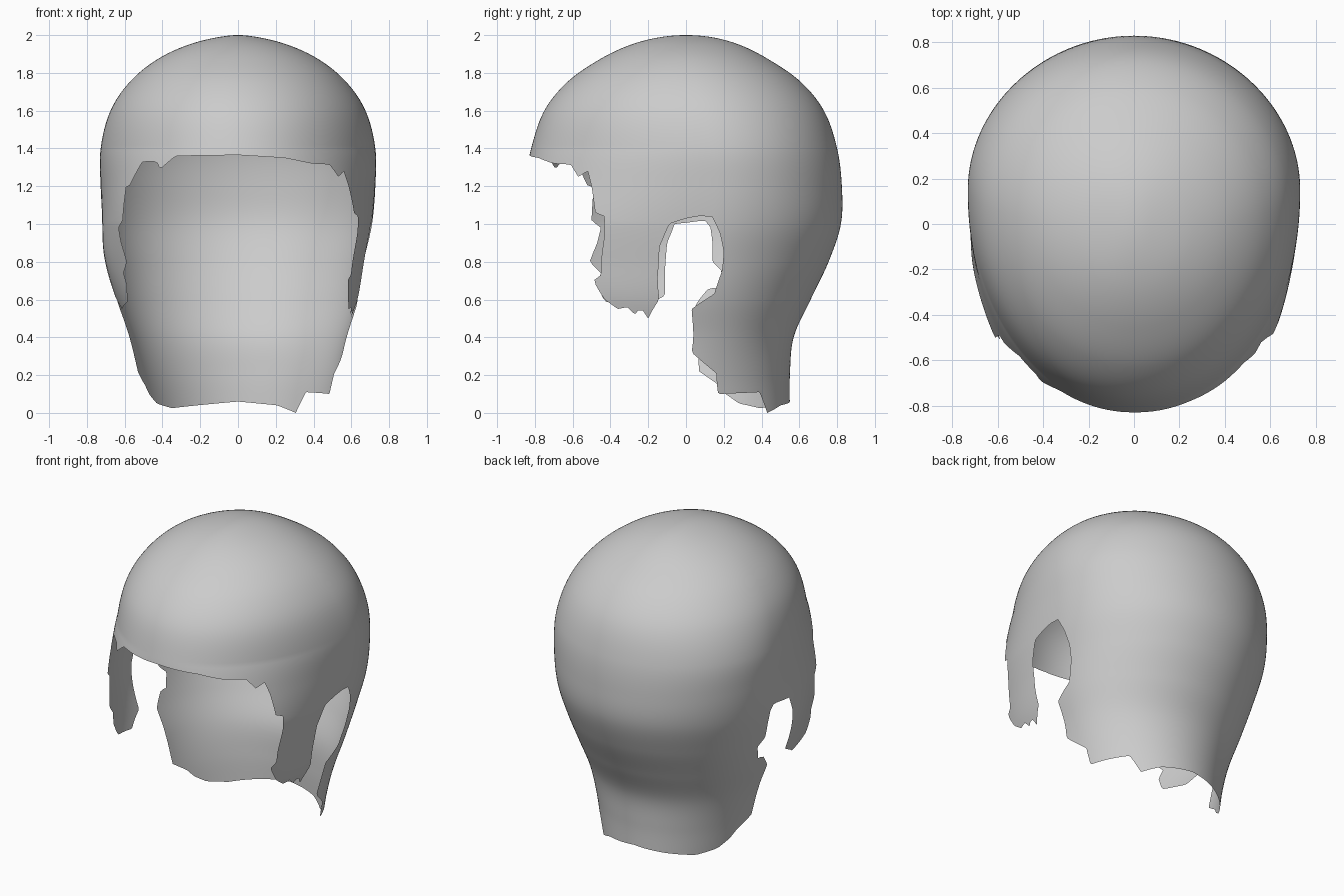
import bpy, bmesh, math
from mathutils import Vector

if "Cube" in bpy.data.objects:
    bpy.data.objects.remove(bpy.data.objects["Cube"])

# Horizontal sections of the shell: z, front y, back y, half width, centre y
SECTIONS = [(2.0, 0, 0, 0, 0), (1.99, -.13, .13, .10, 0), (1.95, -.29, .28, .26, 0),
            (1.87, -.46, .44, .43, .02), (1.75, -.63, .61, .575, .05), (1.6, -.75, .73, .675, .09),
            (1.4, -.82, .80, .727, .14), (1.2, -.86, .825, .727, .15), (1.0, -.90, .82, .71, .13),
            (.8, -.90, .755, .675, .08), (.6, -.88, .66, .637, .03), (.4, -.80, .57, .575, .03),
            (.2, -.75, .55, .53, 0), (0, -.70, .55, .49, 0)]
KEYS = [math.sqrt(2 - s[0]) for s in SECTIONS]

# Ragged lower edge in side view (y, z), from the forehead round the ear to the nape
EDGE_RIGHT = [(-2, 1.365), (-.78, 1.35), (-.70, 1.32), (-.61, 1.315), (-.57, 1.25), (-.52, 1.28), (-.50, 1.2),
              (-.48, 1.06), (-.43, 1.04), (-.43, .95), (-.45, .8), (-.45, .73), (-.49, .7), (-.43, .6),
              (-.36, .55), (-.31, .56), (-.27, .52), (-.24, .56), (-.20, .5), (-.14, .6), (-.15, .72),
              (-.14, .88), (-.09, 1.0), (0, 1.03), (.12, 1.05), (.18, .95), (.20, .85), (.19, .75),
              (.15, .63), (.03, .55), (.03, .32), (.16, .21), (.17, .1), (.39, .11), (.43, 0), (.5, .04), (2, .06)]
EDGE_LEFT = [(-2, 1.365), (-.73, 1.36), (-.69, 1.29), (-.66, 1.33), (-.58, 1.33), (-.52, 1.2), (-.49, 1.2),
             (-.50, 1.02), (-.45, .98), (-.47, .9), (-.51, .8), (-.45, .74), (-.47, .68), (-.43, .59),
             (-.33, .57), (-.24, .55), (-.11, .62), (-.11, .78), (-.10, .9), (-.06, 1.0), (.03, 1.01),
             (.10, 1.02), (.14, .9), (.14, .8), (.19, .75), (.16, .66), (.12, .66), (.05, .57),
             (.06, .4), (.07, .22), (.17, .15), (.21, .1), (.28, .05), (.39, .025), (2, .06)]


def section(z):
    s = math.sqrt(max(0, 2 - z))
    i = max(0, min(len(KEYS) - 2, sum(k <= s for k in KEYS) - 1))

    def slope(j, c):
        a, b = max(0, j - 1), min(len(KEYS) - 1, j + 1)
        return (SECTIONS[b][c] - SECTIONS[a][c]) / (KEYS[b] - KEYS[a])
    h = KEYS[i + 1] - KEYS[i]
    t = (s - KEYS[i]) / h
    return [(2*t**3 - 3*t*t + 1) * SECTIONS[i][c] + (3*t*t - 2*t**3) * SECTIONS[i + 1][c]
            + h * ((t**3 - 2*t*t + t) * slope(i, c) + (t**3 - t*t) * slope(i + 1, c)) for c in (1, 2, 3, 4)]


def fullness(z):
    return 2 + .4 * max(0, min(1, (1.4 - z) / .4))


def surface(th, z, side):
    f, b, w, c = section(z)
    n = fullness(z) if th < math.pi / 2 else 2
    co = math.cos(th)
    y = c + (f - c if co > 0 else b - c) * abs(co) ** (2 / n)
    x = w * max(0, math.sin(th)) ** (2 / n)
    if side < 0 and x > .3:
        x += .035 * math.exp(-((z - .82) / .2) ** 2 - ((y + .15) / .25) ** 2)
    return Vector((side * x, y, z))


def angle(y, z):
    f, b, w, c = section(z)
    if y < c:
        return math.acos(min(1, (y - c) / (f - c)) ** (fullness(z) / 2))
    return math.acos(-min(1, (y - c) / (b - c)))


def inside(p, poly):
    hit = False
    for a, b in zip(poly, poly[1:] + poly[:1]):
        if (a.y > p.y) != (b.y > p.y) and p.x < a.x + (b.x - a.x) * (p.y - a.y) / (b.y - a.y):
            hit = not hit
    return hit


def snap(p, chain):
    best = None
    for a, b in zip(chain, chain[1:]):
        d = b - a
        q = a + d * max(0, min(1, (p - a).dot(d) / max(d.length_squared, 1e-9)))
        if best is None or (q - p).length < (best - p).length:
            best = q
    return best


# Edge curves in (scaled angle, height) space
R = .7
chains = {s: [Vector((R * angle(y, z), z)) for y, z in e] for s, e in ((1, EDGE_RIGHT), (-1, EDGE_LEFT))}
keep = {s: [Vector((-.1, c[0].y))] + c + [Vector((R * math.pi + .1, c[-1].y)),
            Vector((R * math.pi + .1, 3)), Vector((-.1, 3))] for s, c in chains.items()}

# Full shell grid, keeping only faces above the ragged edge
ROWS, COLS = 150, 168
bm = bmesh.new()
pole = bm.verts.new((0, 0, 2))
params, grid = {}, []
for r in range(1, ROWS + 1):
    z = 2 - 2 * (r / ROWS) ** 2
    row = []
    for k in range(COLS):
        th, side = (k, 1) if k <= COLS // 2 else (COLS - k, -1)
        th *= 2 * math.pi / COLS
        v = bm.verts.new(surface(th, z, side))
        params[v] = (Vector((R * th, z)), side)
        row.append(v)
    grid.append(row)
for k in range(COLS):
    j = (k + 1) % COLS
    side = 1 if k < COLS // 2 else -1
    bm.faces.new((pole, grid[0][k], grid[0][j]))
    for up, dn in zip(grid, grid[1:]):
        quad = (up[k], dn[k], dn[j], up[j])
        mid = sum((params[v][0] for v in quad), Vector((0, 0))) / 4
        if inside(mid, keep[side]):
            bm.faces.new(quad)
bmesh.ops.delete(bm, geom=[v for v in bm.verts if not v.link_faces], context='VERTS')

# Pull the rim onto the edge curve
for v in [v for v in bm.verts if v.is_boundary]:
    p, side = params[v]
    q = snap(p, chains[side])
    v.co = surface(q.x / R, q.y, side)
bmesh.ops.recalc_face_normals(bm, faces=bm.faces)
if max(bm.faces, key=lambda f: f.calc_center_median().z).normal.z < 0:
    bmesh.ops.reverse_faces(bm, faces=bm.faces)

mesh = bpy.data.meshes.new("hair_shell")
bm.to_mesh(mesh)
bm.free()
mesh.polygons.foreach_set("use_smooth", [True] * len(mesh.polygons))
bpy.context.collection.objects.link(bpy.data.objects.new("hair_shell", mesh))
